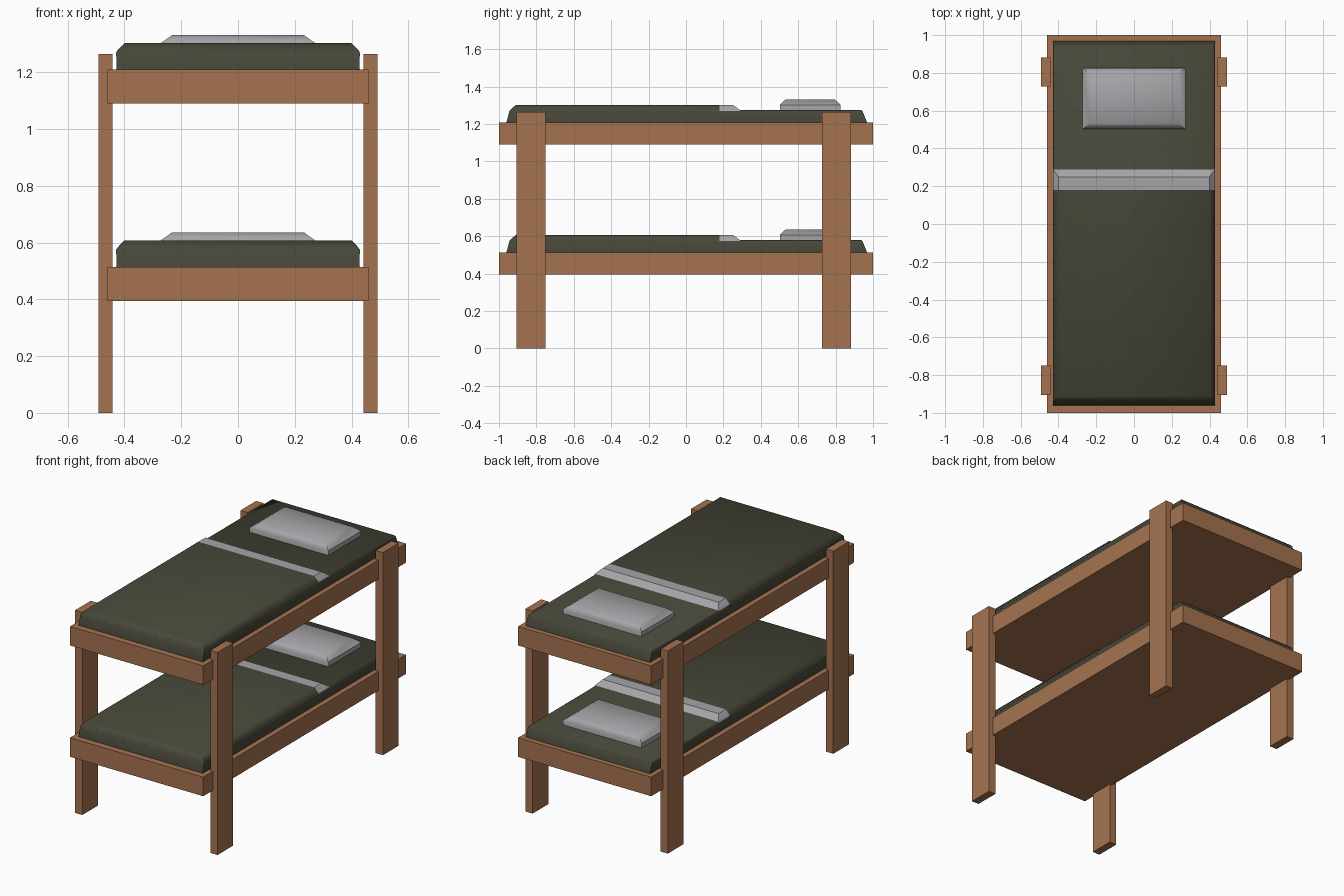
import bpy, math

if "Cube" in bpy.data.objects:
    bpy.data.objects.remove(bpy.data.objects["Cube"])

def mat(name, col):
    m = bpy.data.materials.new(name)
    m.diffuse_color = (*col, 1)
    m.use_nodes = True
    m.node_tree.nodes["Principled BSDF"].inputs["Base Color"].default_value = m.diffuse_color
    return m

WOOD = mat("brown wood", (0.376, 0.171, 0.080))
GREEN = mat("olive blanket", (0.062, 0.062, 0.041))
LINEN = mat("grey linen", (0.38, 0.37, 0.39))

def loft(name, rings, material, smooth=False):
    """Stack of rectangles (x0, x1, y0, y1, z), capped at both ends."""
    verts, faces = [], []
    for x0, x1, y0, y1, z in rings:
        verts += [(x0, y0, z), (x1, y0, z), (x1, y1, z), (x0, y1, z)]
    for r in range(len(rings) - 1):
        a, b = r * 4, r * 4 + 4
        for i in range(4):
            j = (i + 1) % 4
            faces.append((a + i, a + j, b + j, b + i))
    t = len(verts) - 4
    faces += [(3, 2, 1, 0), (t, t + 1, t + 2, t + 3)]
    me = bpy.data.meshes.new(name)
    me.from_pydata(verts, [], faces)
    me.materials.append(material)
    if smooth:
        me.shade_smooth()
        me.set_sharp_from_angle(angle=math.radians(50))
    ob = bpy.data.objects.new(name, me)
    bpy.context.collection.objects.link(ob)
    return ob

def box(name, x0, x1, y0, y1, z0, z1, material):
    return loft(name, [(x0, x1, y0, y1, z0), (x0, x1, y0, y1, z1)], material)

# Four flat posts
for side, sx in (("left", -1), ("right", 1)):
    xa, xb = sorted((sx * 0.442, sx * 0.492))
    for end, y0, y1 in (("front", -0.905, -0.75), ("back", 0.727, 0.882)):
        box(f"{end}_{side}_post", xa, xb, y0, y1, 0, 1.265, WOOD)

# Two bunks, each with frame, mattress, blanket, folded sheet and pillow
for level, z in (("lower", 0.395), ("upper", 1.09)):
    top = z + 0.119
    box(f"{level}_bed_frame", -0.46, 0.46, -1, 1, z, top, WOOD)
    loft(f"{level}_mattress", [
        (-0.429, 0.429, -0.96, 0.968, top - 0.02),
        (-0.429, 0.429, -0.96, 0.968, top),
        (-0.428, 0.428, -0.945, 0.945, z + 0.176),
        (-0.42, 0.42, -0.94, 0.938, z + 0.184)], GREEN, True)
    loft(f"{level}_blanket", [
        (-0.429, 0.429, -0.948, 0.18, z + 0.165),
        (-0.429, 0.429, -0.944, 0.18, z + 0.18),
        (-0.40, 0.40, -0.91, 0.18, z + 0.213)], GREEN, True)
    loft(f"{level}_folded_sheet", [
        (-0.429, 0.429, 0.18, 0.295, z + 0.18),
        (-0.425, 0.425, 0.18, 0.285, z + 0.187),
        (-0.40, 0.40, 0.18, 0.25, z + 0.213)], LINEN)
    loft(f"{level}_pillow", [
        (-0.272, 0.272, 0.502, 0.826, z + 0.17),
        (-0.272, 0.272, 0.502, 0.826, z + 0.213),
        (-0.232, 0.232, 0.532, 0.796, z + 0.241)], LINEN, True)
